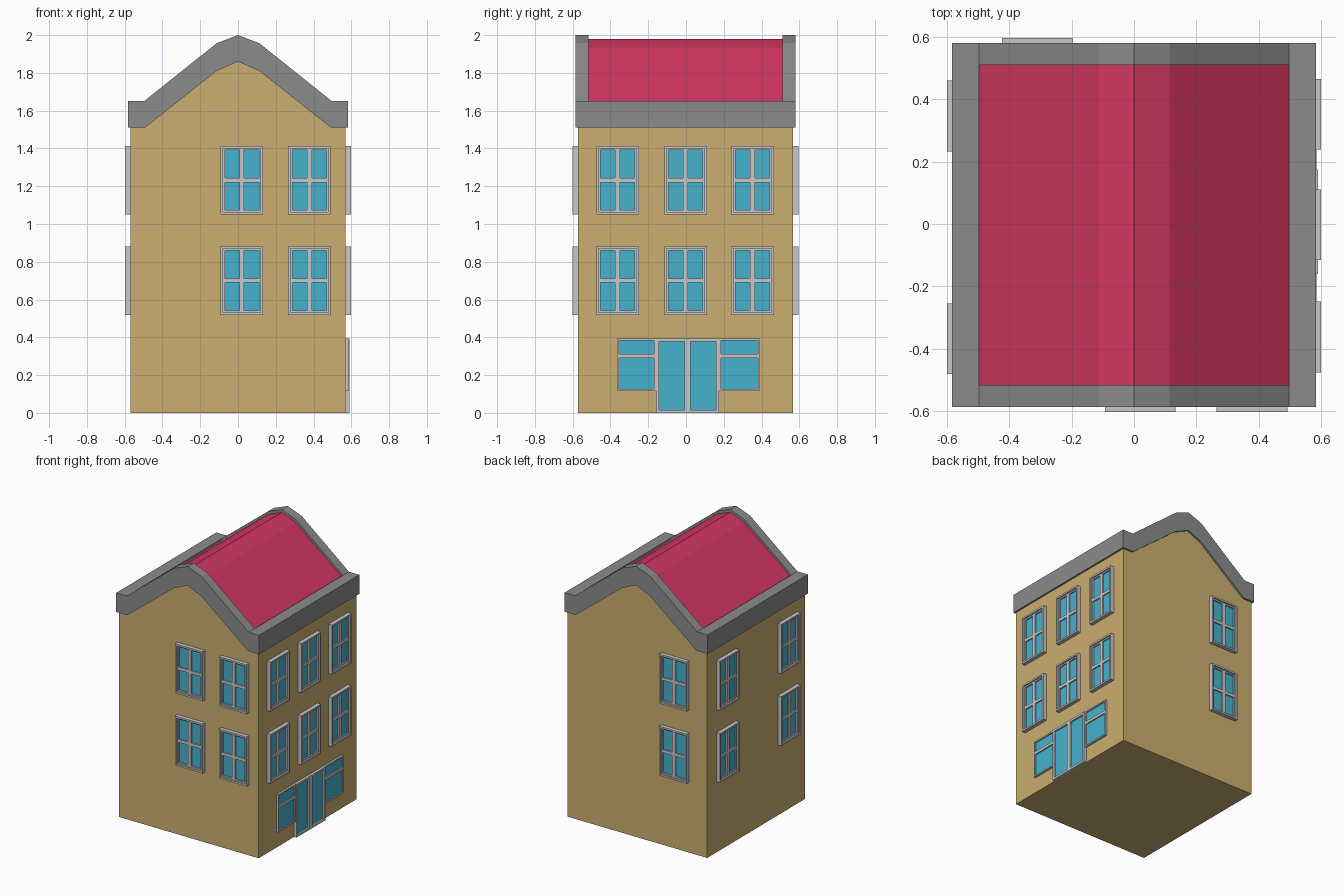
import bpy, bmesh, math
from mathutils import Matrix, Vector

if "Cube" in bpy.data.objects:
    bpy.data.objects.remove(bpy.data.objects["Cube"])


def material(name, rgb):
    m = bpy.data.materials.new(name)
    m.diffuse_color = (*rgb, 1)
    m.use_nodes = True
    m.node_tree.nodes["Principled BSDF"].inputs["Base Color"].default_value = m.diffuse_color
    return m


WALL = material("sand_wall", (0.60, 0.425, 0.16))
TRIM = material("grey_trim", (0.26, 0.26, 0.26))
ROOF = material("crimson_roof", (0.64, 0.037, 0.12))
FRAME = material("light_grey_frame", (0.58, 0.58, 0.60))
GLASS = material("blue_glass", (0.062, 0.45, 0.62))


def finish(name, bm, mats):
    bmesh.ops.recalc_face_normals(bm, faces=bm.faces)
    me = bpy.data.meshes.new(name)
    bm.to_mesh(me)
    bm.free()
    for m in mats:
        me.materials.append(m)
    ob = bpy.data.objects.new(name, me)
    bpy.context.collection.objects.link(ob)
    return ob


def prism(name, profile, y0, y1, mat):
    """Extrude an x-z outline from y0 to y1."""
    bm = bmesh.new()
    face = bm.faces.new([bm.verts.new((x, y0, z)) for x, z in profile])
    ext = bmesh.ops.extrude_face_region(bm, geom=[face])["geom"]
    bmesh.ops.translate(bm, vec=(0, y1 - y0, 0),
                        verts=[v for v in ext if isinstance(v, bmesh.types.BMVert)])
    return finish(name, bm, [mat])


def box(bm, u0, u1, z0, z1, depth, mat=0):
    """Box on the wall plane y = 0, standing out towards -y."""
    mtx = (Matrix.Translation(((u0 + u1) / 2, (0.004 - depth) / 2, (z0 + z1) / 2))
           @ Matrix.Diagonal((u1 - u0, depth + 0.004, z1 - z0, 1)))
    verts = bmesh.ops.create_cube(bm, size=1, matrix=mtx)["verts"]
    for f in {f for v in verts for f in v.link_faces}:
        f.material_index = mat


def ring(bm, u0, u1, z0, z1, w, depth):
    """Rectangular frame of four bars."""
    box(bm, u0, u0 + w, z0, z1, depth)
    box(bm, u1 - w, u1, z0, z1, depth)
    box(bm, u0 + w, u1 - w, z0, z0 + w, depth)
    box(bm, u0 + w, u1 - w, z1 - w, z1, depth)


def place(ob, origin, degrees):
    ob.matrix_world = (Matrix.Translation(Vector(origin))
                       @ Matrix.Rotation(math.radians(degrees), 4, 'Z'))


def mirrored(half):
    return half + [(-x, z) for x, z in reversed(half) if x]


# Walls with gable tops
prism("walls", mirrored([(-0.57, 0), (-0.57, 1.53), (-0.495, 1.53),
                         (-0.11, 1.83), (0, 1.88)]), -0.573, 0.567, WALL)

# Roof
prism("roof", mirrored([(-0.51, 1.55), (-0.51, 1.622), (-0.113, 1.935), (0, 1.98)]),
      -0.54, 0.54, ROOF)

# Gable copings, front and back
top = [(-0.583, 1.51), (-0.583, 1.65), (-0.497, 1.65), (-0.113, 1.957), (0, 2.0)]
under = [(0, 1.86), (0.113, 1.81), (0.492, 1.51)]
coping = mirrored(top) + [(-x, z) for x, z in reversed(under) if x]
coping = mirrored(top) + [(0.492, 1.51), (0.113, 1.81), (0, 1.86),
                          (-0.113, 1.81), (-0.492, 1.51)]
prism("front_coping", coping, -0.586, -0.516, TRIM)
prism("back_coping", coping, 0.51, 0.58, TRIM)

# Side parapets
for side, s in (("left", -1), ("right", 1)):
    prism(side + "_parapet", [(s * 0.583, 1.51), (s * 0.583, 1.65),
                              (s * 0.497, 1.65), (s * 0.497, 1.51)],
          -0.516, 0.51, TRIM)


# Four-pane window: raised lip, inner sash, cross bars and glass
def window(name, origin, degrees):
    bm = bmesh.new()
    w, h = 0.113, 0.182
    ring(bm, -w, w, -h, h, 0.013, 0.029)
    ring(bm, -w + 0.013, w - 0.013, -h + 0.013, h - 0.013, 0.01, 0.018)
    a, b = w - 0.023, h - 0.023
    box(bm, -0.013, 0.013, -b, b, 0.018)
    for u0, u1 in ((-a, -0.013), (0.013, a)):
        box(bm, u0, u1, -0.011, 0.011, 0.018)
    box(bm, -a, a, -b, b, 0.008, 1)
    place(finish(name, bm, [FRAME, GLASS]), origin, degrees)


for floor, z in (("lower", 0.70), ("upper", 1.232)):
    for i, x in enumerate((0.02, 0.378)):
        window(f"{floor}_front_window_{i + 1}", (x, -0.573, z), 0)
    for i, y in enumerate((-0.362, -0.002, 0.352)):
        window(f"{floor}_right_window_{i + 1}", (0.57, y, z), 90)
    for i, y in enumerate((-0.367, 0.346)):
        window(f"{floor}_left_window_{i + 1}", (-0.57, y, z), -90)
    window(f"{floor}_back_window", (-0.31, 0.567, z), 180)

# Double door
bm = bmesh.new()
ring(bm, -0.16, 0.174, 0, 0.393, 0.016, 0.02)
box(bm, -0.009, 0.023, 0.016, 0.377, 0.02)
box(bm, -0.144, 0.158, 0.016, 0.377, 0.007, 1)
place(finish("entrance_door", bm, [FRAME, GLASS]), (0.57, 0, 0), 90)

# Shop windows beside the door, each with a transom bar
for side, u0, u1 in (("front", -0.366, -0.16), ("back", 0.174, 0.392)):
    bm = bmesh.new()
    ring(bm, u0, u1, 0.116, 0.393, 0.01, 0.015)
    box(bm, u0 + 0.01, u1 - 0.01, 0.29, 0.311, 0.015)
    box(bm, u0 + 0.01, u1 - 0.01, 0.126, 0.383, 0.006, 1)
    place(finish(side + "_shop_window", bm, [FRAME, GLASS]), (0.57, 0, 0), 90)
